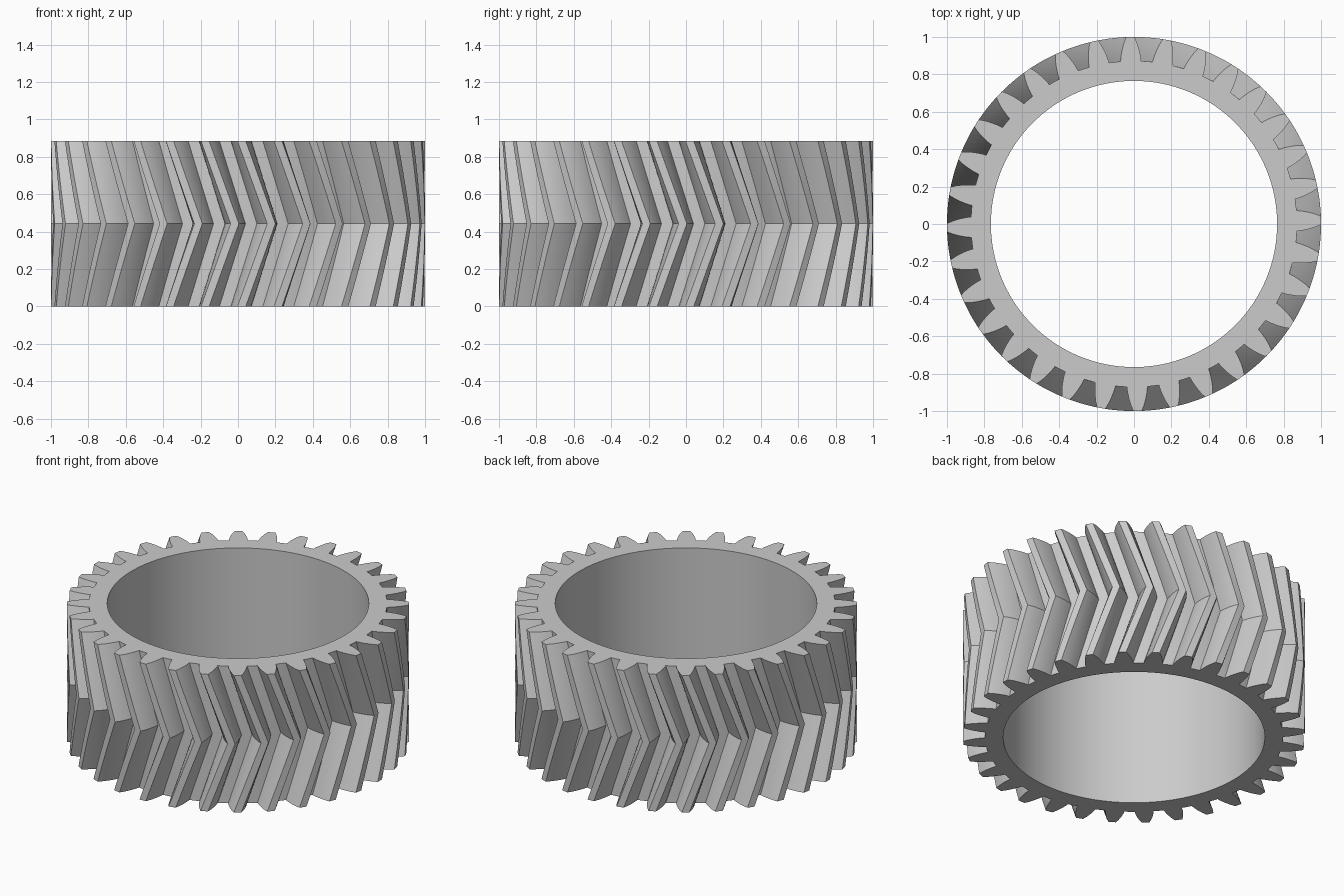
import bpy, bmesh, math

cube = bpy.data.objects.get("Cube")
if cube:
    bpy.data.objects.remove(cube, do_unlink=True)

TEETH = 32
HEIGHT = 0.885
BORE = 0.765
PITCH = math.tau / TEETH
START = math.radians(1.1)      # tooth direction at both end faces
TWIST = math.radians(9.15)     # lead of the tooth at mid height
SLICES = 8                     # slices per half

# Tooth flank from root to tip: radius, half angle
FLANK = [(0.872, 0.063), (0.90, 0.058), (0.935, 0.048), (0.97, 0.036), (1.0, 0.022)]


def tooth_profile():
    rising = [(r, -a) for r, a in FLANK]
    falling = [(r, a) for r, a in reversed(FLANK)]
    return rising + [(FLANK[-1][0], 0)] + falling + [(FLANK[0][0], PITCH / 2)]


OUTLINE = [(r, a + i * PITCH) for i in range(TEETH) for r, a in tooth_profile()]


def ring(bm, points, z, turn):
    return [bm.verts.new((r * math.cos(a + turn), r * math.sin(a + turn), z))
            for r, a in points]


def bridge(bm, lower, upper, smooth):
    n = len(lower)
    for i in range(n):
        j = (i + 1) % n
        face = bm.faces.new((lower[i], lower[j], upper[j], upper[i]))
        face.smooth = smooth


bm = bmesh.new()

# Herringbone teeth: twist forward to mid height, then back
rings = []
for k in range(2 * SLICES + 1):
    lead = 1 - abs(k / SLICES - 1)
    rings.append(ring(bm, OUTLINE, HEIGHT * k / (2 * SLICES), START + TWIST * lead))
for lower, upper in zip(rings, rings[1:]):
    bridge(bm, lower, upper, True)

# Bore and flat end faces
bore_points = [(BORE, a) for r, a in OUTLINE]
bore_low = ring(bm, bore_points, 0, START)
bore_high = ring(bm, bore_points, HEIGHT, START)
bridge(bm, bore_high, bore_low, True)
bridge(bm, bore_low, rings[0], False)
bridge(bm, rings[-1], bore_high, False)
bmesh.ops.recalc_face_normals(bm, faces=bm.faces)

mesh = bpy.data.meshes.new("herringbone_gear")
bm.to_mesh(mesh)
bm.free()
gear = bpy.data.objects.new("herringbone_gear", mesh)
bpy.context.collection.objects.link(gear)

# Plain grey
colour = (0.6, 0.6, 0.6, 1)
grey = bpy.data.materials.new("light_grey")
grey.use_nodes = True
grey.diffuse_color = colour
grey.node_tree.nodes["Principled BSDF"].inputs["Base Color"].default_value = colour
mesh.materials.append(grey)

bpy.ops.object.select_all(action="DESELECT")
gear.select_set(True)
bpy.context.view_layer.objects.active = gear
bpy.ops.object.shade_smooth_by_angle(angle=math.radians(25))
